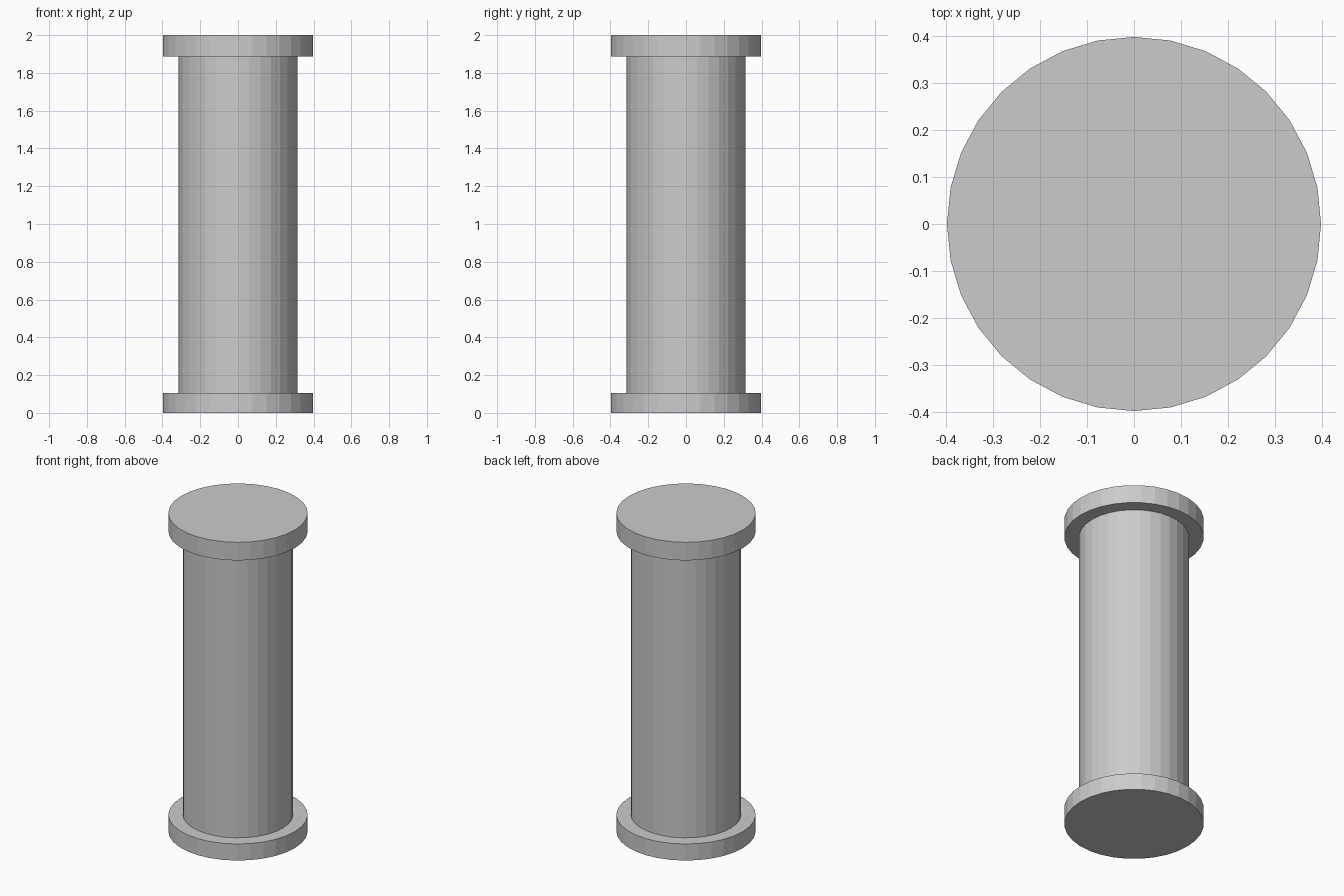
import bpy

if "Cube" in bpy.data.objects:
    bpy.data.objects.remove(bpy.data.objects["Cube"])

SIDES = 32
FLANGE_R, SHAFT_R = 0.397, 0.314
BASE_TOP, CAP_BOTTOM, HEIGHT = 0.104, 1.886, 2.0


def disc(name, radius, z0, z1):
    """Flat-shaded upright cylinder between two heights."""
    bpy.ops.mesh.primitive_cylinder_add(
        vertices=SIDES, radius=radius, depth=z1 - z0,
        location=(0, 0, (z0 + z1) / 2))
    bpy.context.object.name = name


# Wide foot, slim shaft, wide cap
disc("base_flange", FLANGE_R, 0, BASE_TOP)
disc("shaft", SHAFT_R, BASE_TOP, CAP_BOTTOM)
disc("top_flange", FLANGE_R, CAP_BOTTOM, HEIGHT)
